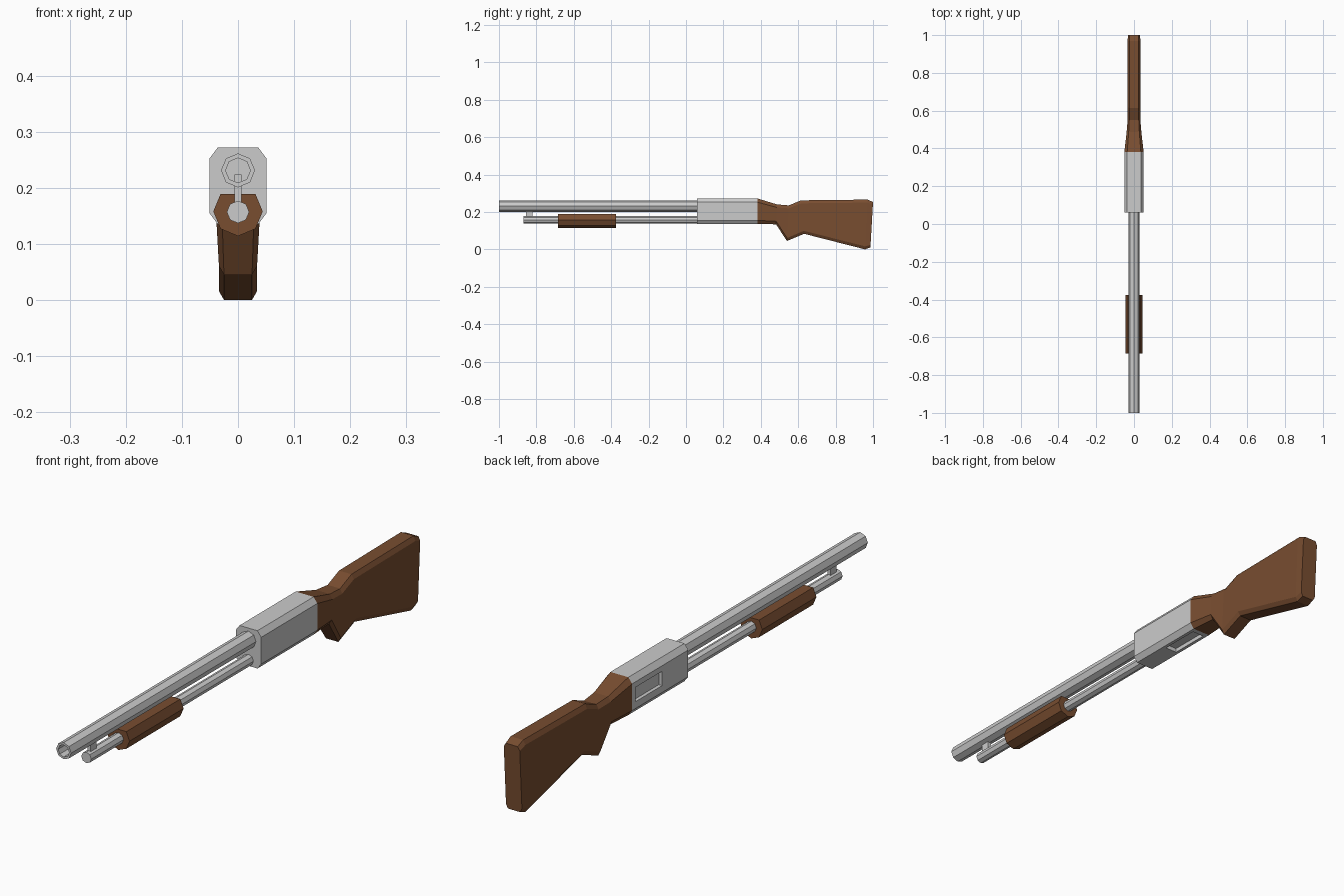
import bpy, bmesh, math

if "Cube" in bpy.data.objects:
    bpy.data.objects.remove(bpy.data.objects["Cube"])

wood = bpy.data.materials.new("wood")
wood.diffuse_color = (0.19, 0.075, 0.03, 1)
wood.use_nodes = True
wood.node_tree.nodes["Principled BSDF"].inputs["Base Color"].default_value = wood.diffuse_color


def loft(name, rings, mat=None):
    """Skin equal-length rings of points and cap both ends."""
    bm = bmesh.new()
    loops = [[bm.verts.new(p) for p in ring] for ring in rings]
    n = len(loops[0])
    for a, b in zip(loops, loops[1:]):
        for i in range(n):
            j = (i + 1) % n
            bm.faces.new((a[i], a[j], b[j], b[i]))
    bm.faces.new(loops[0][::-1])
    bm.faces.new(loops[-1])
    bmesh.ops.recalc_face_normals(bm, faces=bm.faces)
    me = bpy.data.meshes.new(name)
    bm.to_mesh(me)
    bm.free()
    ob = bpy.data.objects.new(name, me)
    bpy.context.collection.objects.link(ob)
    if mat:
        me.materials.append(mat)
    return ob


def octagon(y, r, z, flat_top=None):
    pts = []
    for i in range(8):
        a = math.pi / 4 * i
        h = z + r * math.sin(a)
        pts.append((r * math.cos(a), y, min(h, flat_top) if flat_top else h))
    return pts


def chamfered(yt, zt, yb, zb, w, cx, cz):
    """Chamfered rectangle section between a top point and a bottom point."""
    h = zt - zb
    sec = [(w, zb + cz), (w, zt - cz), (w - cx, zt), (cx - w, zt),
           (-w, zt - cz), (-w, zb + cz), (cx - w, zb), (w - cx, zb)]
    return [(x, yb + (yt - yb) * (z - zb) / h, z) for x, z in sec]


def box(name, lo, hi):
    (x0, y0, z0), (x1, y1, z1) = lo, hi
    return loft(name, [[(x0, y, z0), (x1, y, z0), (x1, y, z1), (x0, y, z1)]
                       for y in (y0, y1)])


# Barrel with open bore
loft("barrel", [octagon(0.07, 0.022, 0.231), octagon(-1, 0.022, 0.231),
                octagon(-1, 0.0303, 0.231), octagon(0.08, 0.0303, 0.231)])

# Magazine tube and its bracket to the barrel
loft("magazine_tube", [octagon(y, 0.02, 0.157) for y in (-0.87, 0.08)])
box("tube_bracket", (-0.0065, -0.855, 0.165), (0.0065, -0.82, 0.224))

# Pump grip, flattened on top
loft("pump_grip", [octagon(y, 0.044, 0.158, 0.189) for y in (-0.685, -0.375)], wood)

# Receiver with ejection and loading ports
receiver = loft("receiver", [chamfered(y, 0.272, y, 0.135, 0.051, 0.015, 0.02)
                             for y in (0.06, 0.382)])
cutters = [box("ejection_port_cutter", (-0.1, 0.21, 0.18), (-0.038, 0.363, 0.232)),
           box("loading_port_cutter", (-0.024, 0.21, 0.05), (0.024, 0.363, 0.15))]
for c in cutters:
    c.hide_render = True
    c.hide_viewport = True
    m = receiver.modifiers.new(c.name, 'BOOLEAN')
    m.operation = 'DIFFERENCE'
    m.solver = 'EXACT'
    m.object = c

# Stock: top point, bottom point, half width, chamfer
stations = [
    (0.382, 0.272, 0.382, 0.135, 0.051, 0.015, 0.02),
    (0.487, 0.240, 0.481, 0.134, 0.039, 0.011, 0.016),
    (0.550, 0.235, 0.540, 0.045, 0.034, 0.009, 0.016),
    (0.615, 0.262, 0.632, 0.083, 0.034, 0.009, 0.016),
    (0.970, 0.266, 0.957, 0.000, 0.034, 0.009, 0.016),
    (1.000, 0.253, 0.986, 0.010, 0.032, 0.008, 0.014),
]
loft("stock", [chamfered(*s) for s in stations], wood)
